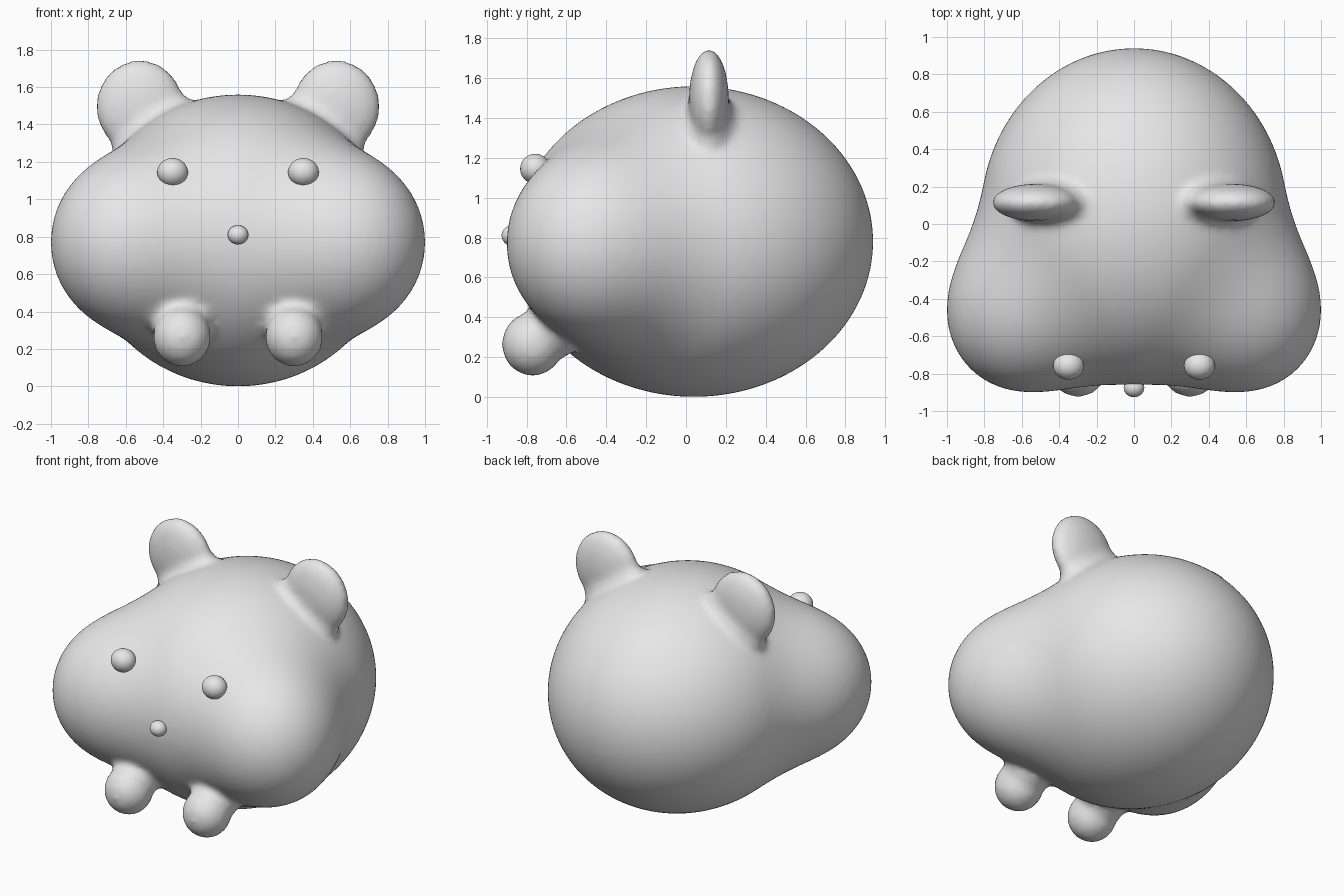
import bpy, bmesh, math
from mathutils import Vector, Matrix

cube = bpy.data.objects.get("Cube")
if cube:
    bpy.data.objects.remove(cube, do_unlink=True)

grey = bpy.data.materials.new("plain_grey")
grey.use_nodes = True
grey.diffuse_color = (0.8, 0.8, 0.8, 1)
grey.node_tree.nodes["Principled BSDF"].inputs["Base Color"].default_value = (0.8, 0.8, 0.8, 1)


def ellipsoid(bm, centre, radii, tilt=0.0):
    """Add an ellipsoid, tilted about y; returns its vertices."""
    m = Matrix.Translation(centre) @ Matrix.Rotation(tilt, 4, 'Y') @ Matrix.Diagonal((*radii, 1))
    return bmesh.ops.create_uvsphere(bm, u_segments=48, v_segments=32, radius=1, matrix=m)["verts"]


def finish(name, bm):
    mesh = bpy.data.meshes.new(name)
    bm.to_mesh(mesh)
    bm.free()
    mesh.materials.append(grey)
    mesh.shade_smooth()
    ob = bpy.data.objects.new(name, mesh)
    bpy.context.collection.objects.link(ob)
    return ob


# Rounded body with two cheeks, described as softly blended ellipsoids
HEART = Vector((0, 0, 0.78))
BODY = (Vector((0, 0.04, 0.78)), (0.82, 0.90, 0.78))
CHEEK = (Vector((0.6, -0.47, 0.77)), (0.4, 0.42, 0.44))
BLEND = 0.3


def distance(p, shape):
    centre, r = shape
    d = p - centre
    return (Vector((d.x / r[0], d.y / r[1], d.z / r[2])).length - 1) * min(r)


def blended(p):
    a = distance(p, BODY)
    b = distance(Vector((abs(p.x), p.y, p.z)), CHEEK)
    h = max(BLEND - abs(a - b), 0) / BLEND
    return min(a, b) - h * h * BLEND / 4


def surface_point(direction):
    low, high = 0.3, 1.6
    for _ in range(18):
        mid = (low + high) / 2
        if blended(HEART + direction * mid) < 0:
            low = mid
        else:
            high = mid
    return HEART + direction * low


bm = bmesh.new()
for v in bmesh.ops.create_icosphere(bm, subdivisions=6, radius=1)["verts"]:
    v.co = surface_point(v.co.normalized())

for side in (-1, 1):
    # Flat round ear and its flared root
    ellipsoid(bm, (side * 0.525, 0.115, 1.495), (0.235, 0.1, 0.25))
    ellipsoid(bm, (side * 0.47, 0.115, 1.4), (0.25, 0.125, 0.09), side * math.radians(35))
    # Stubby foot: rounded tip and root
    ellipsoid(bm, (side * 0.3, -0.77, 0.265), (0.155, 0.155, 0.16))
    ellipsoid(bm, (side * 0.3, -0.67, 0.34), (0.16, 0.16, 0.15))

# Fuse everything into one soft skin
body = finish("body_with_ears_and_feet", bm)
fuse = body.modifiers.new("fuse", 'REMESH')
fuse.mode = 'VOXEL'
fuse.voxel_size = 0.022
fuse.use_smooth_shade = True
soften = body.modifiers.new("soften", 'SMOOTH')
soften.factor = 0.5
soften.iterations = 9

# Eyes and nose
for name, centre, radius in (("right_eye", (-0.35, -0.757, 1.145), 0.082),
                             ("left_eye", (0.35, -0.757, 1.145), 0.082),
                             ("nose", (0, -0.875, 0.81), 0.055)):
    bm = bmesh.new()
    ellipsoid(bm, centre, (radius, radius * 0.92, radius * 0.92))
    finish(name, bm)
